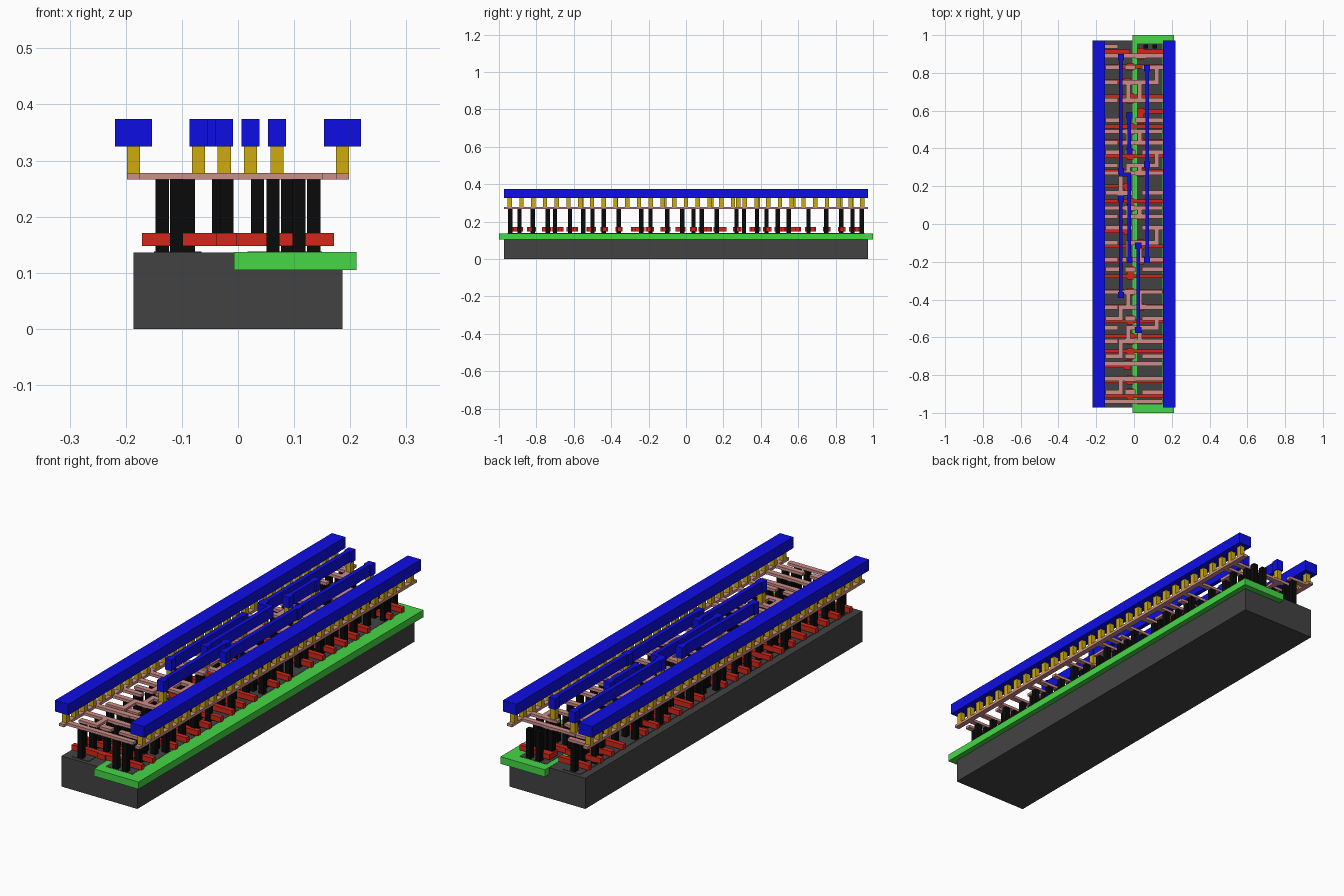
import bpy, bmesh
from mathutils import Matrix

if "Cube" in bpy.data.objects:
    bpy.data.objects.remove(bpy.data.objects["Cube"])


def mat(name, rgb):
    m = bpy.data.materials.new(name)
    m.diffuse_color = (*rgb, 1)
    m.use_nodes = True
    m.node_tree.nodes["Principled BSDF"].inputs["Base Color"].default_value = m.diffuse_color
    return m


DARK = mat("dark_grey", (0.055, 0.055, 0.055))
GREEN = mat("green", (0.06, 0.68, 0.06))
RED = mat("red", (0.65, 0.02, 0.01))
BLACK = mat("black", (0.003, 0.003, 0.003))
PINK = mat("pink", (0.62, 0.27, 0.25))
GOLD = mat("gold", (0.62, 0.40, 0.005))
BLUE = mat("blue", (0.004, 0.004, 0.78))


def layer(name, rects, z0, z1, material):
    """One object holding a flat-faced box for each (x0, y0, x1, y1)."""
    bm = bmesh.new()
    for x0, y0, x1, y1 in rects:
        m = Matrix.Translation(((x0 + x1) / 2, (y0 + y1) / 2, (z0 + z1) / 2))
        m = m @ Matrix.Diagonal((abs(x1 - x0), abs(y1 - y0), z1 - z0, 1))
        bmesh.ops.create_cube(bm, size=1, matrix=m)
    me = bpy.data.meshes.new(name)
    bm.to_mesh(me)
    bm.free()
    me.materials.append(material)
    ob = bpy.data.objects.new(name, me)
    bpy.context.collection.objects.link(ob)


def path(pts, w):
    """Rectangles following a right-angled path of width w."""
    h = w / 2
    return [(min(a[0], b[0]) - h, min(a[1], b[1]) - h,
             max(a[0], b[0]) + h, max(a[1], b[1]) + h)
            for a, b in zip(pts, pts[1:])]


def square(p, s):
    return path([p, p], s)[0]


HL, HW, C = 0.972, 0.186, 0.0232     # half length, half width, contact size
SIDES = (-1, 1)

# Base block, well and active strips
layer("substrate", [(-HW, -HL, HW, HL)], 0, 0.136, DARK)
layer("well", [(-0.007, -1, 0.211, 1)], 0.105, 0.137, GREEN)
layer("active_strips", [(-0.15, -0.955, -0.065, 0.955), (0.017, -0.955, 0.15, 0.955)],
      0.13, 0.138, DARK)

# Rows of contacts along the length
rows = [-.94, -.89, -.82, -.74, -.70, -.62, -.55, -.50, -.44, -.36, -.24, -.19,
        -.10, -.02, .04, .085, .165, .27, .31, .38, .43, .49, .55, .655, .75,
        .83, .89, .94]

# Gate bars: F full width, L left half, R right half, B both halves
bars, gate_posts = [], []
for i, kind in enumerate("FFLFFFBFFBBLRFLBFBFRFLFB"):
    y = -0.912 + i * 0.0794
    row = min(rows, key=lambda r: abs(r - y))
    for s in SIDES:
        if kind in ("FBL" if s < 0 else "FBR"):
            inner = 0 if kind == "F" else s * 0.02
            bars.append((s * 0.171, y - 0.0103, inner, y + 0.0103))
    # landing pad joining the bar to its contact
    px = {"L": -0.035, "R": 0.035, "B": 0.035, "F": -0.02}[kind]
    bars += path([(px, y), (px, row)], 0.036)
    gate_posts.append((px, row))
layer("gate_bars", bars, 0.148, 0.171, RED)
layer("gate_contacts", [square(p, C) for p in gate_posts], 0.171, 0.267, BLACK)

# Contacts down to the active strips
posts = []
for i, y in enumerate(rows):
    xs = [(-0.11, 0.062, 0.109), (-0.135, -0.088, 0.088, 0.135), (-0.11, 0.062, 0.109)][i % 3]
    posts += [square((x, y), C) for x in xs]
layer("active_contacts", posts, 0.137, 0.267, BLACK)

# Local wiring: two rails, stubs from the rails and routed links
wires = [(s * HW - 0.0117, -HL, s * HW + 0.0117, HL) for s in SIDES]
for i, y in enumerate(rows):
    if i % 3 != 1:
        wires += path([(-HW, y), (-0.095, y)], C)
    if i % 3 != 0:
        wires += path([(HW, y), (0.055, y)], C)
for x, y in gate_posts:
    wires += path([(x - 0.015, y), (x + 0.015, y)], 0.026)
for i, (a, b) in enumerate(zip(rows, rows[1:])):
    if i in (0, 2, 26) or i % 6 == 3:         # bars across the middle
        wires += path([(-0.13, a), (0.14, a)], C)
    elif i % 3 == 0:                          # links bending to the right
        wires += path([(-0.03, a), (0.12, a), (0.12, b)], C)
    elif i % 3 == 1:                          # links bending to the left
        wires += path([(-0.14, a), (-0.07, a), (-0.07, b), (0.01, b)], C)
    else:                                     # long runs along the cell
        wires += path([(0.03, a), (0.03, b), (0.08, b)], C)
        wires += path([(-0.03, a), (-0.03, b)], C)
layer("local_wires", wires, 0.266, 0.278, PINK)

# Top metal: two wide rails and narrow tracks with end pads
layer("metal_rails", [(s * HW - 0.0328, -HL, s * HW + 0.0328, HL) for s in SIDES],
      0.325, 0.374, BLUE)
X = (-0.07, -0.0245, 0.0225, 0.0695)
tracks = [[(X[0], .885), (X[0], .262), (X[1], .262), (X[1], -.19)],
          [(X[0], .135), (X[0], -.375)],
          [(X[1], .575), (X[1], .385)],
          [(X[2], -.115), (X[2], -.56)],
          [(X[3], .825), (X[3], -.19)]]
pads = [p for t in tracks for p in (t[0], t[-1])] + [(X[0], .28), (X[3], .315)]
metal = [r for t in tracks for r in path(t, 0.0195)]
metal += [square(p, 0.032) for p in pads]
layer("metal_tracks", metal, 0.325, 0.374, BLUE)

# Gold plugs under the rails and the pads
plugs = [square((s * HW, (i - 15) * 0.0628), C) for s in SIDES for i in range(31)]
plugs += [square(p, C) for p in pads]
layer("gold_plugs", plugs, 0.277, 0.326, GOLD)
layer("pad_landings", [square(p, 0.035) for p in pads], 0.2662, 0.2782, PINK)
